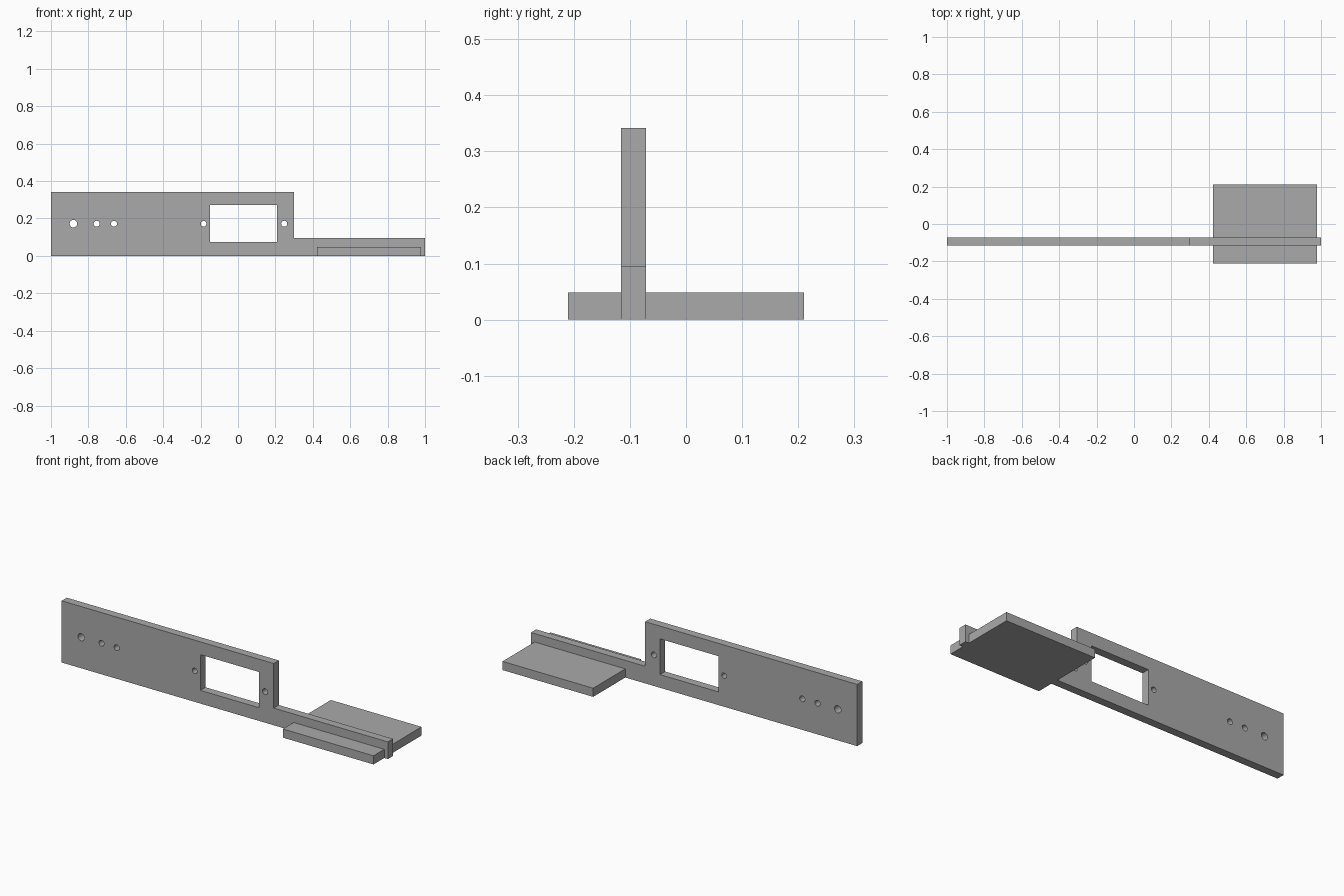
import bpy
import bmesh
import math
from mathutils import Matrix

cube = bpy.data.objects.get("Cube")
if cube:
    bpy.data.objects.remove(cube, do_unlink=True)

grey = bpy.data.materials.new("plain grey")
grey.use_nodes = True
colour = (0.4, 0.4, 0.4, 1)
grey.diffuse_color = colour
grey.node_tree.nodes["Principled BSDF"].inputs["Base Color"].default_value = colour

PANEL_FRONT, PANEL_BACK = -0.116, -0.071
HOLE_HEIGHT = 0.172


def add_object(name, bm):
    bmesh.ops.recalc_face_normals(bm, faces=bm.faces)
    mesh = bpy.data.meshes.new(name)
    bm.to_mesh(mesh)
    bm.free()
    mesh.materials.append(grey)
    obj = bpy.data.objects.new(name, mesh)
    bpy.context.collection.objects.link(obj)
    return obj


def extruded(name, profile, y0, y1):
    """Extrude an x-z outline from y0 to y1."""
    bm = bmesh.new()
    face = bm.faces.new([bm.verts.new((x, y0, z)) for x, z in profile])
    side = bmesh.ops.extrude_face_region(bm, geom=[face])["geom"]
    verts = [v for v in side if isinstance(v, bmesh.types.BMVert)]
    bmesh.ops.translate(bm, verts=verts, vec=(0, y1 - y0, 0))
    return add_object(name, bm)


def rectangle(x0, x1, z0, z1):
    return [(x0, z0), (x1, z0), (x1, z1), (x0, z1)]


def drill(name, x, radius):
    """Round cutter running front to back."""
    bm = bmesh.new()
    place = Matrix.Translation((x, -0.09, HOLE_HEIGHT)) @ Matrix.Rotation(math.pi / 2, 4, "X")
    bmesh.ops.create_cone(bm, cap_ends=True, segments=32, radius1=radius,
                          radius2=radius, depth=0.2, matrix=place)
    return add_object(name, bm)


def combine(target, tool, operation):
    """Apply a boolean and remove the tool object."""
    tool.hide_render = True
    mod = target.modifiers.new(operation.lower(), "BOOLEAN")
    mod.operation = operation
    mod.solver = "EXACT"
    mod.object = tool
    bpy.context.view_layer.objects.active = target
    bpy.ops.object.modifier_apply(modifier=mod.name)
    bpy.data.objects.remove(tool, do_unlink=True)


# Upright panel with a low arm on its left
outline = [(-1, 0), (1, 0), (1, 0.095), (0.3, 0.095), (0.3, 0.342), (-1, 0.342)]
bracket = extruded("mounting_bracket", outline, PANEL_FRONT, PANEL_BACK)

# Rectangular window
window = extruded("window_cutter", rectangle(-0.15, 0.209, 0.073, 0.271), -0.2, 0.02)
combine(bracket, window, "DIFFERENCE")

# Screw holes along the middle of the panel
for x, radius in [(-0.88, 0.02), (-0.756, 0.016), (-0.663, 0.016),
                  (-0.184, 0.015), (0.247, 0.016)]:
    combine(bracket, drill("hole_cutter", x, radius), "DIFFERENCE")

# Flat foot joined under the arm
foot = extruded("foot_plate", rectangle(0.422, 0.978, 0, 0.048), -0.21, 0.21)
combine(bracket, foot, "UNION")

# Flat panel faces, smooth hole walls
bpy.ops.object.select_all(action="DESELECT")
bracket.select_set(True)
bpy.context.view_layer.objects.active = bracket
bpy.ops.object.shade_smooth_by_angle(angle=math.radians(30))
